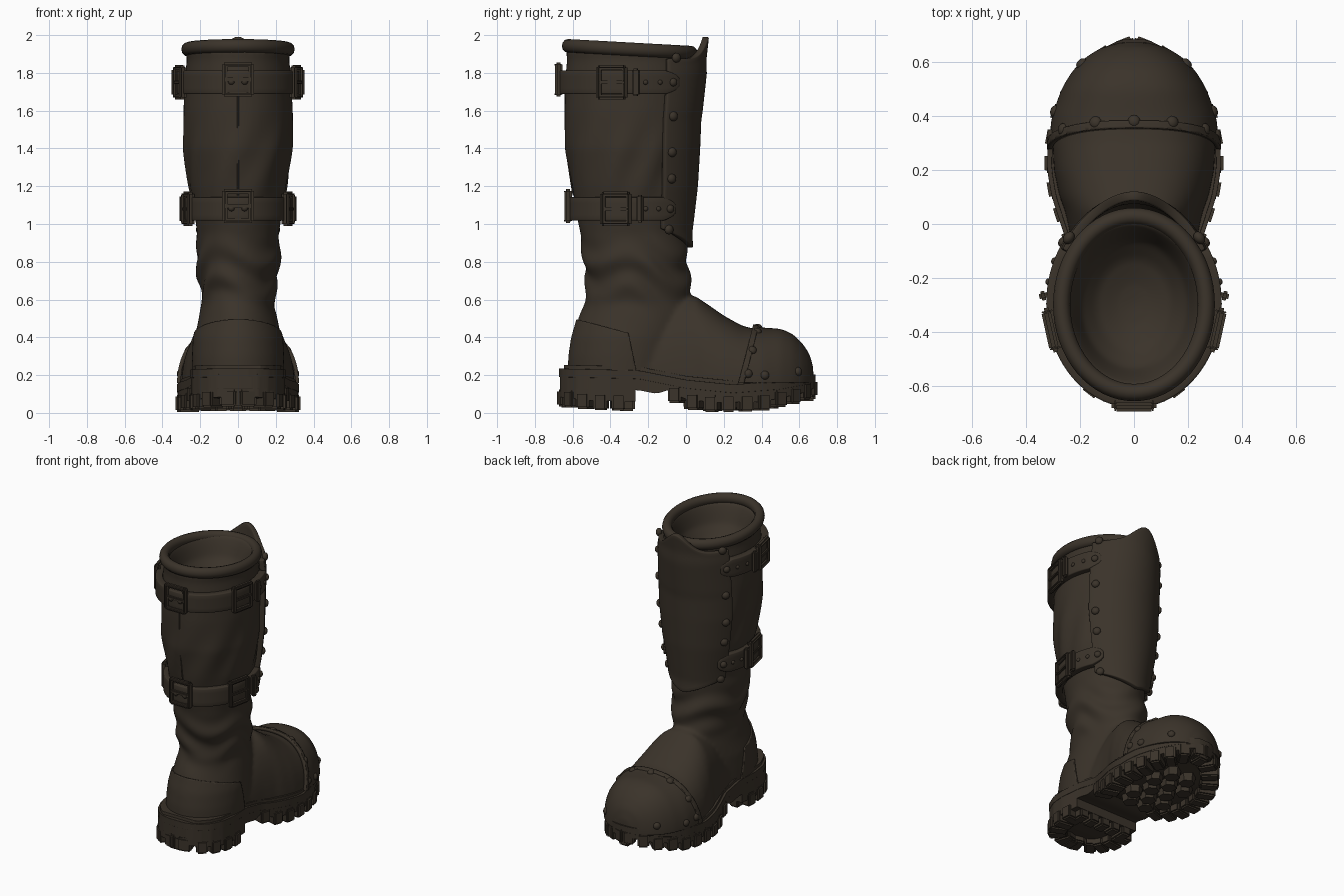
import bpy, bmesh, math
from mathutils import Vector, Matrix

if "Cube" in bpy.data.objects:
    bpy.data.objects.remove(bpy.data.objects["Cube"])

leather = bpy.data.materials.new("dark_brown_leather")
leather.diffuse_color = (0.043, 0.033, 0.023, 1)
leather.use_nodes = True
leather.node_tree.nodes["Principled BSDF"].inputs["Base Color"].default_value = leather.diffuse_color


def lerp(table, t):
    """Linear lookup in rows of (key, values...)."""
    if t <= table[0][0]:
        return table[0][1:]
    for a, b in zip(table, table[1:]):
        if t <= b[0]:
            f = (t - a[0]) / (b[0] - a[0])
            return tuple(p + (q - p) * f for p, q in zip(a[1:], b[1:]))
    return table[-1][1:]


def finish(name, bm):
    bmesh.ops.recalc_face_normals(bm, faces=bm.faces)
    me = bpy.data.meshes.new(name)
    bm.to_mesh(me)
    bm.free()
    me.materials.append(leather)
    ob = bpy.data.objects.new(name, me)
    bpy.context.collection.objects.link(ob)
    return ob


def loft(bm, rings, closed=True, caps=True):
    vs = [[bm.verts.new(p) for p in r] for r in rings]
    n = len(rings[0])
    for a, b in zip(vs, vs[1:]):
        for i in range(n if closed else n - 1):
            j = (i + 1) % n
            bm.faces.new((a[i], a[j], b[j], b[i]))
    if caps:
        bm.faces.new(vs[0])
        bm.faces.new(vs[-1])


def solidify(ob, t, bevel=0.0):
    m = ob.modifiers.new("thick", 'SOLIDIFY')
    m.thickness, m.offset = t, 0
    if bevel:
        b = ob.modifiers.new("bevel", 'BEVEL')
        b.width, b.segments = bevel, 2
    return ob


def box(name, mat, size, bevel=0.008):
    bm = bmesh.new()
    bmesh.ops.create_cube(bm, size=1, matrix=mat @ Matrix.Diagonal((*size, 1)))
    bmesh.ops.bevel(bm, geom=bm.edges[:], offset=bevel, segments=2, affect='EDGES')
    return finish(name, bm)


def rivet(name, p, n, r=0.024):
    bm = bmesh.new()
    m = Matrix.Translation(p) @ Vector(n).to_track_quat('Z', 'Y').to_matrix().to_4x4()
    bmesh.ops.create_uvsphere(bm, u_segments=14, v_segments=8, radius=r,
                              matrix=m @ Matrix.Diagonal((1, 1, 0.75, 1)))
    return finish(name, bm)


# shaft outline: z, back y, front y, half width
SHAFT = [(.12, -.62, -.05, .235), (.3, -.615, -.02, .235), (.4, -.6, 0, .23), (.5, -.57, .03, .208),
         (.58, -.54, .03, .192), (.65, -.525, .025, .2), (.8, -.545, .01, .224), (.95, -.56, 0, .217),
         (1.03, -.575, .01, .228), (1.2, -.607, .03, .262), (1.4, -.637, .042, .288),
         (1.6, -.642, .05, .29), (1.8, -.637, .05, .28), (1.87, -.63, .04, .27), (1.93, -.637, .04, .28)]


def shaft(a, z, off=0.0):
    """Point on the shaft; angle 0 is the toe side."""
    yb, yf, rx = lerp(SHAFT, z)
    return Vector(((rx + off) * math.sin(a), (yb + yf) / 2 + ((yf - yb) / 2 + off) * math.cos(a), z))


def shaft_frame(a, z, off):
    """Local frame on the shaft: x along the strap, y outward, z up."""
    t = (shaft(a + .02, z) - shaft(a - .02, z)).normalized()
    n = Vector((-t.y, t.x, 0))
    p = shaft(a, z, off)
    return Matrix(((t.x, n.x, 0, p.x), (t.y, n.y, 0, p.y), (0, 0, 1, p.z), (0, 0, 0, 1)))


# leather upper: shaft and foot lofts fused into one skin
TAU = 2 * math.pi
bm = bmesh.new()
rings = [[shaft(TAU * i / 48, z) for i in range(48)] for z in [.12 + .0181 * k for k in range(101)]]
for z, s in ((1.93, .88), (1.88, .8), (1.8, .7), (1.74, .5), (1.71, .25), (1.70, .05)):
    c = Vector((0, -.298, 0))
    rings.append([c + Vector(((p.x - c.x) * s, (p.y - c.y) * s, z)) for p in rings[100][:48]])
loft(bm, rings)
FOOT = [(-.45, .2, .4), (-.2, .215, .5), (-.05, .235, .6), (.05, .257, .62), (.1, .277, .585),
        (.2, .298, .515), (.3, .303, .46), (.4, .292, .438), (.5, .255, .432), (.56, .218, .405),
        (.61, .17, .355), (.645, .11, .3), (.66, .05, .24)]
rings = []
for k in range(61):
    y = -.45 + 1.11 * k / 60
    w, h = lerp(FOOT, y)
    ring = []
    for i in range(25):
        t = math.pi * i / 24
        c, s = math.cos(t), max(math.sin(t), 0)
        ring.append((w * math.copysign(abs(c) ** .82, c), y, .13 + (h - .13) * s ** .85))
    rings.append(ring)
loft(bm, rings)
upper = finish("leather_upper", bm)
m = upper.modifiers.new("fuse", 'REMESH')
m.mode, m.voxel_size = 'VOXEL', .014
m = upper.modifiers.new("soften", 'SMOOTH')
m.iterations = 8
dg = bpy.context.evaluated_depsgraph_get()
skin = bpy.data.meshes.new_from_object(upper.evaluated_get(dg))
upper.modifiers.clear()
upper.data = skin
# leather creases round the ankle, lighter folds above
for v in skin.vertices:
    x, y, z = v.co
    if z < 1.88 and (z < 1.65 or math.hypot(x / .28, (y + .3) / .34) > .85):
        a = math.atan2(x, y + .28)
        w = math.exp(-((z - .74) / .15) ** 2) * (.011 if y < .05 else .003)
        w2 = .006 * math.exp(-((z - 1.32) / .2) ** 2)
        d = w * math.sin(34 * z + 2.5 * math.cos(a) + 2 * math.sin(3 * a))
        d += w2 * math.sin(9 * a + 12 * z)
        v.co += Vector((math.sin(a), math.cos(a), 0)) * d


def skin_panel(name, planes, off, thick):
    """Copy of the upper cut by planes (point, kept-side normal) and lifted."""
    b = bmesh.new()
    b.from_mesh(skin)
    for co, no in planes:
        bmesh.ops.bisect_plane(b, geom=b.verts[:] + b.edges[:] + b.faces[:], plane_co=co,
                               plane_no=no, clear_inner=True)
    b.normal_update()
    for v in b.verts:
        v.co += v.normal * off
    return solidify(finish(name, b), thick)


floor = ((0, 0, .16), (0, 0, 1))
skin_panel("toe_cap", [floor, ((0, .285, .15), (0, .97, -.25))], .006, .016)
skin_panel("toe_cap_edge", [floor, ((0, .275, .15), (0, .97, -.25)), ((0, .305, .15), (0, -.97, .25))],
           .012, .02)
skin_panel("heel_counter", [floor, ((0, -.45, .46), (0, -.27, -1)), ((0, -.26, .2), (0, -1, -.2))], .003, .012)


def skin_rivet(name, p, r=.024):
    ok, q, n, _ = upper.closest_point_on_mesh(Vector(p))
    rivet(name, q + n * .011, n, r)


for x, y, z in ((0, .39, .5), (.15, .38, .45), (.26, .35, .33), (.32, .33, .21), (.3, .42, .2), (.2, .6, .22)):
    for s in ((1, -1) if x else (1,)):
        skin_rivet("toe_rivet", (s * x, y, z))

# padded rim round the opening
rings = []
for k in range(65):
    a = TAU * k / 64
    p = shaft(a, 1.93, -.012)
    p.z = 1.925 - .018 * math.cos(a)
    out = Vector((math.sin(a), math.cos(a), 0))
    rings.append([p + out * .032 * math.cos(t) + Vector((0, 0, .036 * math.sin(t)))
                  for t in (TAU * i / 12 for i in range(12))])
bm = bmesh.new()
loft(bm, rings, caps=False)
finish("top_rim", bm)

# shin guard with raised tip, pointed lower edge and rivets
A = math.radians(60)


def guard(a, z, off):
    return shaft(a, z, off) + Vector((0, max(0, z - 1.55) * .11 * max(0, math.cos(a)), 0))


rings = []
for j in range(41):
    row = []
    for i in range(41):
        a = A * (i / 20 - 1)
        u = abs(i / 20 - 1)
        lo = .875 + .1 * u ** 1.2
        hi = 1.875 + .115 * math.exp(-(u / .34) ** 2)
        row.append(guard(a, lo + (hi - lo) * j / 40, .016))
    rings.append(row)
bm = bmesh.new()
loft(bm, rings, closed=False, caps=False)
solidify(finish("shin_guard", bm), .034, .006)
for s in (1, -1):
    for z in (1.88, 1.57, 1.38, 1.24, .97):
        a = s * A * .88
        rivet("guard_rivet", guard(a, z, .032), (math.sin(a), math.cos(a), 0), .026)

# two straps wrapping the back, each with three buckles
for label, zc in (("upper", 1.75), ("lower", 1.08)):
    a0 = math.radians(47)
    rings = []
    for k in range(81):
        a = a0 + (TAU - 2 * a0) * k / 80
        e = min(k, 80 - k)
        h = .062 * min(1, .35 + .65 * (e / 4) ** .6)
        rings.append([shaft(a, zc, .02) + Vector((0, 0, h * q)) for q in (-1, -.5, 0, .5, 1)])
    bm = bmesh.new()
    loft(bm, rings, closed=False, caps=False)
    solidify(finish(label + "_strap", bm), .046, .006)
    for deg in (105, 180, 255):
        f = shaft_frame(math.radians(deg), zc + (.015 if deg == 180 else 0), .04)
        T = lambda x, y, z: f @ Matrix.Translation((x, y, z))
        for s in (-1, 1):
            box("buckle_side", T(s * .07, -.004, 0), (.028, .04, .18), .011)
            box("buckle_bar", T(0, 0, s * .078), (.15, .035, .026), .01)
        box("buckle_prong", T(0, .005, 0), (.14, .02, .02), .005)
        if deg != 180:
            s = 1 if deg < 180 else -1
            box("strap_keeper", T(-s * .13, -.003, 0), (.035, .03, .145))
        else:
            for s in (-1, 1):
                rivet("strap_stud", T(s * .035, 0, -.01).translation, f.col[1][:3], .018)
    for s in (1, -1):
        for d in (54, 66, 78):
            a = s * math.radians(d)
            rivet("strap_rivet", shaft(a, zc, .043), (math.sin(a), math.cos(a), 0), .022 if d == 54 else .013)

# back seam
bm = bmesh.new()
loft(bm, [[shaft(math.pi, z, -.001) + Vector((.005 * math.cos(t), .004 * math.sin(t), 0))
           for t in (TAU * i / 6 for i in range(6))] for z in [1.15 + .034 * k for k in range(20)]])
finish("back_seam", bm)

# sole outline (y, half width), top line and ground line
SOLE = [(-.675, .05), (-.66, .12), (-.63, .17), (-.58, .215), (-.5, .25), (-.4, .262), (-.25, .25),
        (-.1, .25), (0, .282), (.1, .315), (.2, .332), (.3, .33), (.4, .31), (.5, .268), (.58, .21),
        (.64, .145), (.675, .08), (.69, .03)]
WELT = [(-.68, .235), (-.25, .225), (0, .175), (.25, .15), (.5, .17), (.69, .205)]
BASE = [(-.68, .035), (-.5, .015), (-.26, .01), (-.1, .07), (0, .02), (.1, .004), (.4, .008), (.6, .05), (.69, .085)]
width = lambda y: lerp(SOLE, y)[0]
welt = lambda y: lerp(WELT, y)[0]
base = lambda y: lerp(BASE, y)[0]


def slab(name, y0, y1, inset, top, bot, bevel=.008):
    rings = []
    for k in range(61):
        y = (y0 + y1) / 2 - (y1 - y0) / 2 * math.cos(math.pi * k / 60)
        w = max(width(y) - inset, .02)
        rings.append([(-w, y, bot(y)), (w, y, bot(y)), (w, y, top(y)), (-w, y, top(y))])
    b = bmesh.new()
    loft(b, rings)
    ob = finish(name, b)
    m = ob.modifiers.new("bevel", 'BEVEL')
    m.width, m.segments = bevel, 2


slab("welt", -.672, .685, .01, welt, lambda y: welt(y) - .045)
slab("welt_stitch_rim", -.645, .665, .026, lambda y: welt(y) + .02, lambda y: welt(y) - .02)
slab("midsole", -.668, .68, .012, lambda y: welt(y) - .03, lambda y: max(base(y) + .05, welt(y) - .105))
slab("heel_block", -.666, -.268, .012, lambda y: welt(y) - .03, lambda y: base(y) + .05)

# tread lugs around the edge
path = [Vector((width(y), y)) for y in [-.675 + 1.365 * k / 400 for k in range(401)]]
dist = 0.0
for p, q in zip(path, path[1:]):
    dist += (q - p).length
    if dist < .097 and p.y > -.67:
        continue
    dist = 0.0
    if -.285 < p.y < -.09:
        continue
    i = path.index(p)
    t = (path[min(i + 8, 400)] - path[max(i - 8, 0)]).normalized()
    ang = math.atan2(t.y, t.x) - math.pi / 2
    z0, z1 = base(p.y), base(p.y) + .09
    c = p - Vector((t.y, -t.x)) * .06
    for s in (1, -1):
        mat = Matrix.Translation((s * c.x, c.y, (z0 + z1) / 2)) @ Matrix.Rotation(s * ang, 4, 'Z')
        box("edge_lug", mat, (.12, .073, z1 - z0), .01)
for y in (.635, -.62):
    box("end_lug", Matrix.Translation((0, y, base(y) + .045)), (.075, .1, .09), .01)
for x in (-.17, -.085, 0, .085, .17):
    box("heel_front_lug", Matrix.Translation((x, -.315, .06)), (.07, .09, .1), .01)
# hexagonal centre treads
for r in range(5):
    y = .04 + .1 * r
    for x in ((-.12, 0, .12) if r % 2 else (-.06, .06)):
        bm = bmesh.new()
        bmesh.ops.create_cone(bm, cap_ends=True, segments=6, radius1=.05, radius2=.058, depth=.06,
                              matrix=Matrix.Translation((x, y, base(y) + .036)))
        finish("centre_lug", bm)

for ob in bpy.context.scene.objects:
    ob.select_set(True)
bpy.context.view_layer.objects.active = upper
bpy.ops.object.shade_smooth_by_angle(angle=math.radians(40))
